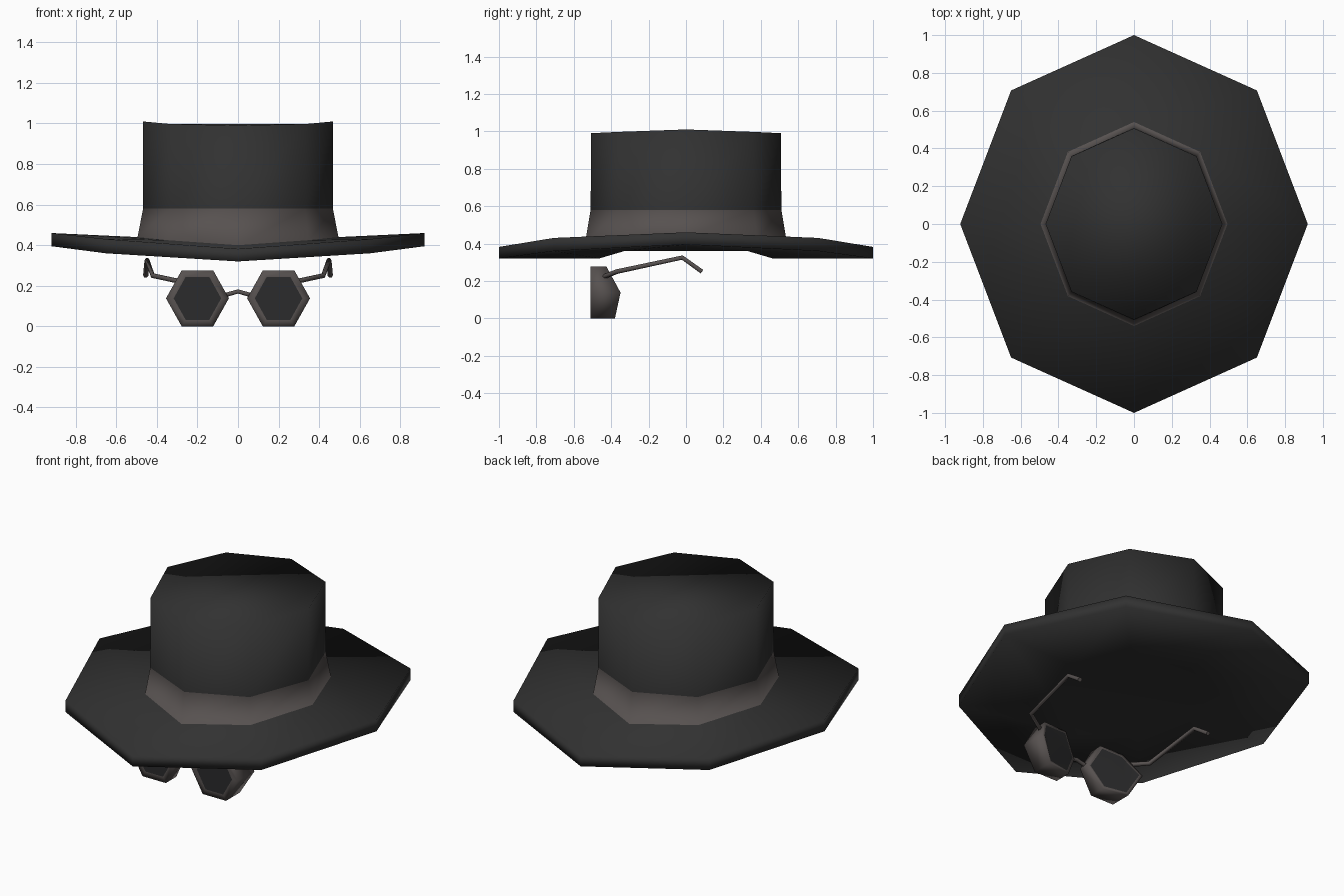
import bpy
import bmesh
from math import sin, cos, pi

cube = bpy.data.objects.get("Cube")
if cube:
    bpy.data.objects.remove(cube, do_unlink=True)


def material(name, rgb):
    m = bpy.data.materials.new(name)
    m.use_nodes = True
    m.diffuse_color = (*rgb, 1)
    m.node_tree.nodes["Principled BSDF"].inputs["Base Color"].default_value = (*rgb, 1)
    return m


FELT = material("black felt", (0.031, 0.031, 0.031))
BAND = material("warm grey", (0.095, 0.083, 0.080))
GLASS = material("dark glass", (0.024, 0.024, 0.025))


def finish(bm, name, mats):
    bmesh.ops.recalc_face_normals(bm, faces=bm.faces)
    for f in bm.faces:
        f.smooth = True
    mesh = bpy.data.meshes.new(name)
    bm.to_mesh(mesh)
    bm.free()
    for m in mats:
        mesh.materials.append(m)
    ob = bpy.data.objects.new(name, mesh)
    bpy.context.collection.objects.link(ob)
    return ob


def bridge(bm, a, b, mat=0):
    n = len(a)
    for i in range(n):
        f = bm.faces.new((a[i], a[(i + 1) % n], b[(i + 1) % n], b[i]))
        f.material_index = mat


# Hat: octagonal rings (x radius, y radius, z at side, diagonal, front)
def octagon(bm, rx, ry, side, diagonal, front):
    heights = (side, diagonal, front, diagonal)
    return [bm.verts.new((rx * cos(i * pi / 4), ry * sin(i * pi / 4), heights[i % 4]))
            for i in range(8)]


def cap(bm, ring):
    bm.faces.new(ring[1::2])
    for i in range(0, 8, 2):
        bm.faces.new((ring[i - 1], ring[i], ring[i + 1]))


bm = bmesh.new()
profile = [
    (0.425, 0.465, 0.38, 0.36, 0.32),   # underside opening
    (0.92, 1.0, 0.395, 0.36, 0.32),     # brim lower edge
    (0.92, 1.0, 0.46, 0.43, 0.382),     # brim upper edge
    (0.495, 0.54, 0.44, 0.425, 0.40),   # foot of band
    (0.468, 0.51, 0.58, 0.58, 0.58),    # top of band
    (0.468, 0.507, 1.01, 0.997, 0.99),  # crown top
]
rings = [octagon(bm, *p) for p in profile]
for k in range(len(rings) - 1):
    bridge(bm, rings[k], rings[k + 1], 1 if k == 3 else 0)
cap(bm, rings[0])
cap(bm, rings[-1])
finish(bm, "hat", [FELT, BAND])


# Spectacle lenses: hexagonal frames wrapping backwards on the outer side
def lens(name, s):
    bm = bmesh.new()
    depth = (-0.35, -0.425, -0.43, -0.45, -0.41, -0.38)
    front, back = [], []
    for i in range(6):
        x = s * (0.2 + 0.155 * cos(i * pi / 3))
        z = 0.138 + 0.159 * sin(i * pi / 3) * 0.87 / 0.866
        front.append(bm.verts.new((x, -0.51, z)))
        back.append(bm.verts.new((x, depth[i], z)))
    bridge(bm, front, back)
    faces = [bm.faces.new(front), bm.faces.new(back)]
    bmesh.ops.recalc_face_normals(bm, faces=bm.faces)
    for face, width in zip(faces, (0.038, 0.02)):
        bmesh.ops.inset_individual(bm, faces=[face], thickness=width)
        face.material_index = 1
    finish(bm, name, [BAND, GLASS])


# Wire parts: thin tubes along a path
def wire(name, points, radius):
    cu = bpy.data.curves.new(name, "CURVE")
    cu.dimensions = "3D"
    cu.bevel_depth = radius
    cu.bevel_resolution = 1
    cu.use_fill_caps = True
    sp = cu.splines.new("POLY")
    sp.points.add(len(points) - 1)
    for p, co in zip(sp.points, points):
        p.co = (*co, 1)
    cu.materials.append(BAND)
    ob = bpy.data.objects.new(name, cu)
    bpy.context.collection.objects.link(ob)
    bpy.ops.object.select_all(action="DESELECT")
    ob.select_set(True)
    bpy.context.view_layer.objects.active = ob
    bpy.ops.object.convert(target="MESH")
    bpy.ops.object.shade_smooth()


for side, s in (("left", 1), ("right", -1)):
    lens(side + "_lens", s)
    wire(side + "_temple", [(s * 0.29, -0.44, 0.222), (s * 0.42, -0.37, 0.25),
                            (s * 0.448, -0.02, 0.325), (s * 0.455, 0.085, 0.25)], 0.013)
wire("nose_bridge", [(-0.06, -0.485, 0.155), (0, -0.49, 0.172), (0.06, -0.485, 0.155)], 0.012)
